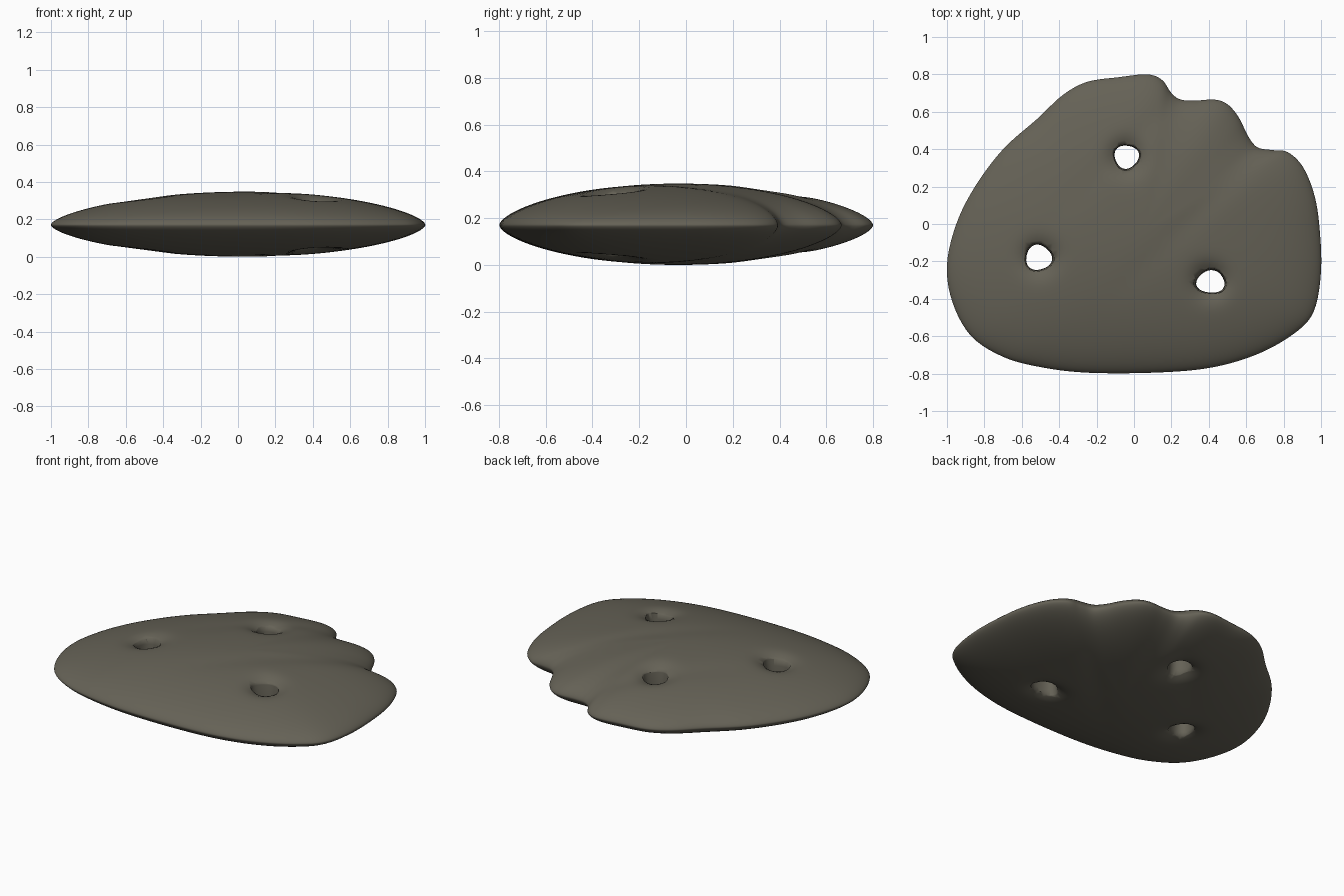
import bpy
import bmesh
from math import sin, cos, pi, exp, hypot, radians
from mathutils import Vector

if "Cube" in bpy.data.objects:
    bpy.data.objects.remove(bpy.data.objects["Cube"], do_unlink=True)

MID = 0.17                      # height of the rim
UP, DOWN = 0.178, 0.17          # thickness above and below the rim
CENTRE = Vector((0.05, -0.04))
RINGS, STEPS = 44, 5

# Holes: x, y, radius along x, radius along y, wobble phase
HOLES = [(-0.04, 0.36, 0.065, 0.062, 0.5),
         (-0.51, -0.18, 0.069, 0.067, 2.2),
         (0.41, -0.31, 0.075, 0.06, 3.6)]

# Outline of the flat body, counter-clockwise
OUTLINE = [Vector(p) for p in [
    (1, -.25), (.99, 0), (.96, .17), (.9, .31), (.82, .385), (.74, .395),
    (.66, .41), (.61, .47), (.56, .57), (.5, .64), (.43, .665), (.33, .66),
    (.25, .665), (.2, .7), (.15, .77), (.07, .8), (-.08, .785), (-.25, .76),
    (-.38, .69), (-.52, .56), (-.7, .4), (-.85, .2), (-.95, 0), (-1, -.22),
    (-.97, -.42), (-.87, -.6), (-.7, -.71), (-.5, -.765), (-.25, -.795),
    (.1, -.795), (.4, -.77), (.65, -.7), (.85, -.59), (.96, -.47)]]


def closed_spline(points, steps):
    """Smooth closed curve through the points."""
    result = []
    n = len(points)
    for i in range(n):
        a, b, c, d = (points[(i + k) % n] for k in (-1, 0, 1, 2))
        for s in range(steps):
            t = s / steps
            result.append(0.5 * (2 * b + (c - a) * t
                                 + (2 * a - 5 * b + 4 * c - d) * t * t
                                 + (3 * b - a - 3 * c + d) * t ** 3))
    return result


def softened(points, reach):
    """Outline with its notches averaged away."""
    n = len(points)
    span = range(-reach, reach + 1)
    return [sum((points[(i + k) % n] for k in span), Vector((0, 0))) / len(span)
            for i in range(n)]


def surface_height(x, y, t):
    """Share of full thickness: lens shape, dimpled at holes, faint ripples."""
    h = max(0.0, 1 - t * t) ** 0.6
    for hx, hy, *_ in HOLES:
        d = hypot(x - hx, y - hy)
        h *= 1 - 0.42 * exp(-(d / 0.085) ** 2)
    across = (x - y) * 0.707
    along = max(0.0, min(1.0, (x + y + 0.6) / 1.2))
    for groove in (-0.32, 0.2):
        h *= 1 - 0.05 * along * exp(-((across - groove) / 0.07) ** 2)
    return h


def loft(bm, loops):
    """Quads between successive closed loops of vertices."""
    for lower, upper in zip(loops, loops[1:]):
        n = len(lower)
        for i in range(n):
            j = (i + 1) % n
            bm.faces.new((lower[i], lower[j], upper[j], upper[i]))


def finish(bm, name, material):
    bmesh.ops.recalc_face_normals(bm, faces=bm.faces)
    mesh = bpy.data.meshes.new(name)
    bm.to_mesh(mesh)
    bm.free()
    obj = bpy.data.objects.new(name, mesh)
    bpy.context.collection.objects.link(obj)
    mesh.materials.append(material)
    return obj


def make_body(material):
    edge = closed_spline(OUTLINE, STEPS)
    inner = softened(edge, 8)
    bm = bmesh.new()

    def ring(t, side):
        verts = []
        for e, s in zip(edge, inner):
            p = CENTRE + (s.lerp(e, t ** 5) - CENTRE) * t
            z = MID + side * surface_height(p.x, p.y, t)
            verts.append(bm.verts.new((p.x, p.y, z)))
        return verts

    # Rings crowd toward the rim so that it stays round
    ts = [sin(pi / 2 * i / RINGS) for i in range(1, RINGS)]
    top = [ring(t, UP) for t in ts]
    bottom = [ring(t, -DOWN) for t in ts]
    loft(bm, bottom + [ring(1, 0)] + top[::-1])
    for side, loop in ((UP, top[0]), (-DOWN, bottom[0])):
        pole = bm.verts.new((CENTRE.x, CENTRE.y, MID + side))
        for i in range(len(loop)):
            bm.faces.new((loop[i], loop[(i + 1) % len(loop)], pole))
    return finish(bm, "stone_body", material)


def make_hole_cutter(hole, material):
    """Waisted plug, wider at both surfaces."""
    x, y, rx, ry, phase = hole
    bm = bmesh.new()
    loops = []
    for k in range(-6, 7):
        dz = k * 0.04
        flare = 1 + 9 * dz * dz
        loop = []
        for i in range(32):
            a = 2 * pi * i / 32
            r = flare * (1 + 0.06 * sin(3 * a + phase))
            loop.append(bm.verts.new((x + rx * r * cos(a),
                                      y + ry * r * sin(a), MID + dz)))
        loops.append(loop)
    loft(bm, loops)
    bm.faces.new(loops[0])
    bm.faces.new(loops[-1])
    cutter = finish(bm, "hole_cutter", material)
    cutter.hide_render = True
    return cutter


# Material
stone = bpy.data.materials.new("dull_grey_brown")
stone.use_nodes = True
colour = (0.13, 0.121, 0.093, 1)
stone.diffuse_color = colour
stone.node_tree.nodes["Principled BSDF"].inputs["Base Color"].default_value = colour

# Body with three holes cut through it
body = make_body(stone)
bpy.ops.object.select_all(action="DESELECT")
body.select_set(True)
bpy.context.view_layer.objects.active = body
for hole in HOLES:
    cutter = make_hole_cutter(hole, stone)
    cut = body.modifiers.new("hole", "BOOLEAN")
    cut.operation = "DIFFERENCE"
    cut.solver = "EXACT"
    cut.object = cutter
    bpy.ops.object.modifier_apply(modifier=cut.name)
    bpy.data.objects.remove(cutter, do_unlink=True)

bpy.ops.object.shade_smooth_by_angle(angle=radians(65))
